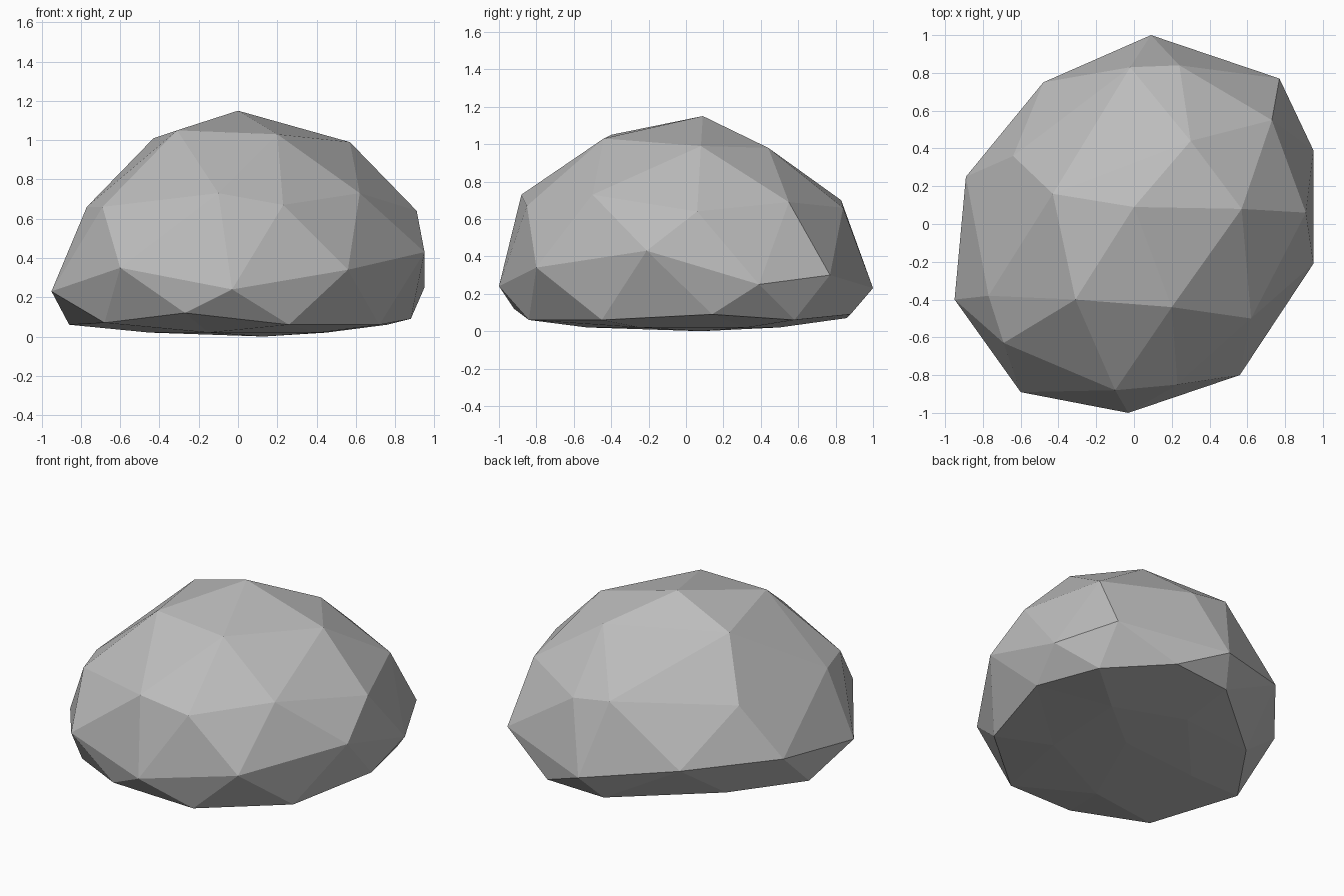
import bpy
import bmesh
import math

# Remove the default object only
default_cube = bpy.data.objects.get("Cube")
if default_cube:
    bpy.data.objects.remove(default_cube, do_unlink=True)


def make_material(name, color):
    material = bpy.data.materials.new(name)
    material.use_nodes = True
    material.diffuse_color = color
    shader = next(n for n in material.node_tree.nodes if n.type == "BSDF_PRINCIPLED")
    shader.inputs["Base Color"].default_value = color
    shader.inputs["Roughness"].default_value = 1
    return material


# Cross-sections of the boulder from top to bottom, each running counterclockwise
peak = [(0, .09, 1.15)]
crown = [(.2, -.44, 1.03), (.57, .08, .99), (.3, .44, .98),
         (-.43, .16, 1.01), (-.31, -.4, 1.05)]
shoulder = [(.23, -.85, .67), (.62, -.5, .73), (.91, .06, .64), (.73, .55, .69),
            (.24, .84, .66), (-.02, .83, .7), (-.64, .36, .66), (-.77, -.38, .66),
            (-.69, -.63, .66), (-.1, -.88, .73)]
waist = [(.56, -.8, .34), (.95, -.21, .43), (.95, .39, .25), (.77, .77, .3),
         (.09, 1, .23), (-.48, .75, .33), (-.89, .25, .33), (-.95, -.4, .23),
         (-.6, -.89, .35), (-.03, -1, .24)]
foot = [(.26, -.84, .06), (.72, -.45, .06), (.88, .14, .09), (.76, .58, .06),
        (.4, .88, .09), (0, .86, .07), (-.56, .38, .07), (-.86, -.06, .06),
        (-.68, -.66, .07), (-.27, -.92, .12)]
underside = [(.42, -.25, .02), (.45, .33, .02), (0, .5, .02),
             (-.45, 0, .02), (-.15, -.53, .02)]
base = [(.13, .08, 0)]
sections = [peak, crown, shoulder, waist, foot, underside, base]


def shape_boulder(bm):
    """Pull each level of a faceted ball onto its cross-section."""
    ordered = sorted(bm.verts, key=lambda v: -v.co.z)
    start = math.atan2(ordered[1].co.y, ordered[1].co.x)

    def turn(v):
        return (math.atan2(v.co.y, v.co.x) - start + 0.1) % math.tau

    levels = []
    for section in sections:
        count = len(section)
        levels.append(sorted(ordered[:count], key=turn))
        ordered = ordered[count:]
    for level, section in zip(levels, sections):
        for vert, point in zip(level, section):
            vert.co = point


# Boulder body, with flat facets
bm = bmesh.new()
bmesh.ops.create_icosphere(bm, subdivisions=2, radius=1)
shape_boulder(bm)
bmesh.ops.recalc_face_normals(bm, faces=bm.faces)
mesh = bpy.data.meshes.new("boulder")
bm.to_mesh(mesh)
bm.free()
mesh.materials.append(make_material("stone grey", (0.5, 0.5, 0.5, 1)))
boulder = bpy.data.objects.new("boulder", mesh)
bpy.context.scene.collection.objects.link(boulder)
